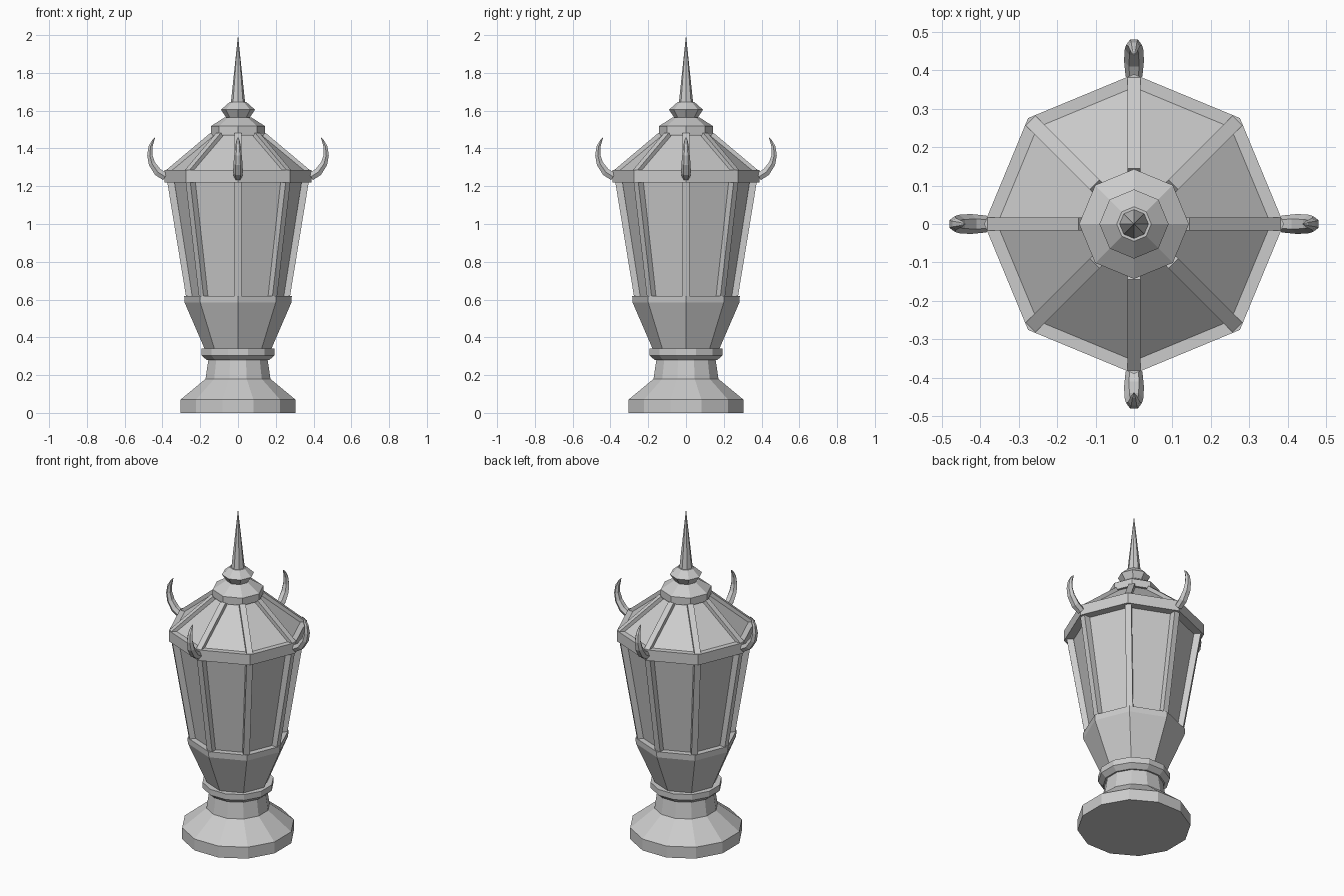
import bpy, math
from mathutils import Vector

if "Cube" in bpy.data.objects:
    bpy.data.objects.remove(bpy.data.objects["Cube"])

metal = bpy.data.materials.new("stone_grey")
metal.diffuse_color = (0.6, 0.6, 0.6, 1)
metal.use_nodes = True
metal.node_tree.nodes["Principled BSDF"].inputs["Base Color"].default_value = metal.diffuse_color


def make(name, verts, faces):
    me = bpy.data.meshes.new(name)
    me.from_pydata(verts, [], faces)
    me.materials.append(metal)
    ob = bpy.data.objects.new(name, me)
    bpy.context.collection.objects.link(ob)
    return ob


def skin(name, rings, tip=None):
    """Join equal rings of points with quads and close both ends."""
    n = len(rings[0])
    verts = [p for r in rings for p in r]
    faces = [tuple(reversed(range(n)))]
    for k in range(len(rings) - 1):
        a, b = k * n, (k + 1) * n
        faces += [(a + i, a + (i + 1) % n, b + (i + 1) % n, b + i) for i in range(n)]
    last = (len(rings) - 1) * n
    if tip is not None:
        verts.append(tip)
        faces += [(last + i, last + (i + 1) % n, len(verts) - 1) for i in range(n)]
    else:
        faces.append(tuple(range(last, last + n)))
    return make(name, verts, faces)


def lathe(name, profile, sides=8, turn=0.0, tip_z=None):
    rings = [[(r * math.cos(turn + math.tau * i / sides),
               r * math.sin(turn + math.tau * i / sides), z)
              for i in range(sides)] for r, z in profile]
    return skin(name, rings, None if tip_z is None else (0, 0, tip_z))


def radial(angle, r, t, z):
    c, s = math.cos(angle), math.sin(angle)
    return (r * c - t * s, r * s + t * c, z)


def slab(name, profile, half, angle):
    """Extrude a counter-clockwise (radius, z) outline sideways."""
    return skin(name, [[radial(angle, r, t, z) for r, z in profile]
                       for t in (half, -half)])


# Twelve-sided foot, neck and collar
T12 = math.radians(15)
lathe("foot", [(0.315, 0), (0.315, 0.07), (0.178, 0.18), (0.162, 0.285)], 12, T12)
lathe("collar", [(0.172, 0.28), (0.2, 0.305), (0.2, 0.34)], 12, T12)

# Eight-sided bowl and lantern body
lathe("bowl", [(0.175, 0.335), (0.283, 0.585), (0.285, 0.62)])
lathe("panes", [(0.248, 0.615), (0.34, 1.225)])

# Roof
lathe("eave", [(0.39, 1.22), (0.39, 1.285)])
lathe("roof", [(0.362, 1.28), (0.13, 1.472)])
lathe("roof_cap", [(0.143, 1.473), (0.143, 1.518), (0.07, 1.565)])
lathe("finial_knob", [(0.06, 1.56), (0.09, 1.605), (0.045, 1.645)])
lathe("spire", [(0.038, 1.64)], tip_z=2.0)

# Corner posts and roof ribs
post = [(0.242, 0.615), (0.275, 0.615), (0.375, 1.225), (0.337, 1.225)]
rib = [(0.355, 1.27), (0.382, 1.284), (0.145, 1.483), (0.125, 1.46)]
for i in range(8):
    a = math.tau * i / 8
    slab("corner_post", post, 0.0175, a)
    slab("roof_rib", rib, 0.0175, a)

# Curled horns on four eave corners: (radius, z, half thickness, half width)
path = [(0.385, 1.25, 0.024, 0.022), (0.425, 1.275, 0.024, 0.026),
        (0.456, 1.32, 0.02, 0.024), (0.467, 1.365, 0.016, 0.02),
        (0.463, 1.41, 0.012, 0.015), (0.448, 1.445, 0.006, 0.008)]
for i in range(4):
    a = math.tau * i / 4
    rings = []
    for k, (r, z, h, w) in enumerate(path):
        p, q = path[max(k - 1, 0)], path[min(k + 1, len(path) - 1)]
        d = Vector((q[0] - p[0], q[1] - p[1])).normalized()
        ring = []
        for j in range(6):
            u = math.tau * j / 6
            o = h * math.sin(u)
            ring.append(radial(a, r + d.y * o, -w * math.cos(u), z - d.x * o))
        rings.append(ring[::-1])
    skin("eave_horn", rings, radial(a, 0.438, 0, 1.46))

# Make every face point outwards
import bmesh
for ob in bpy.data.objects:
    bm = bmesh.new()
    bm.from_mesh(ob.data)
    bmesh.ops.recalc_face_normals(bm, faces=bm.faces)
    bm.to_mesh(ob.data)
    bm.free()
